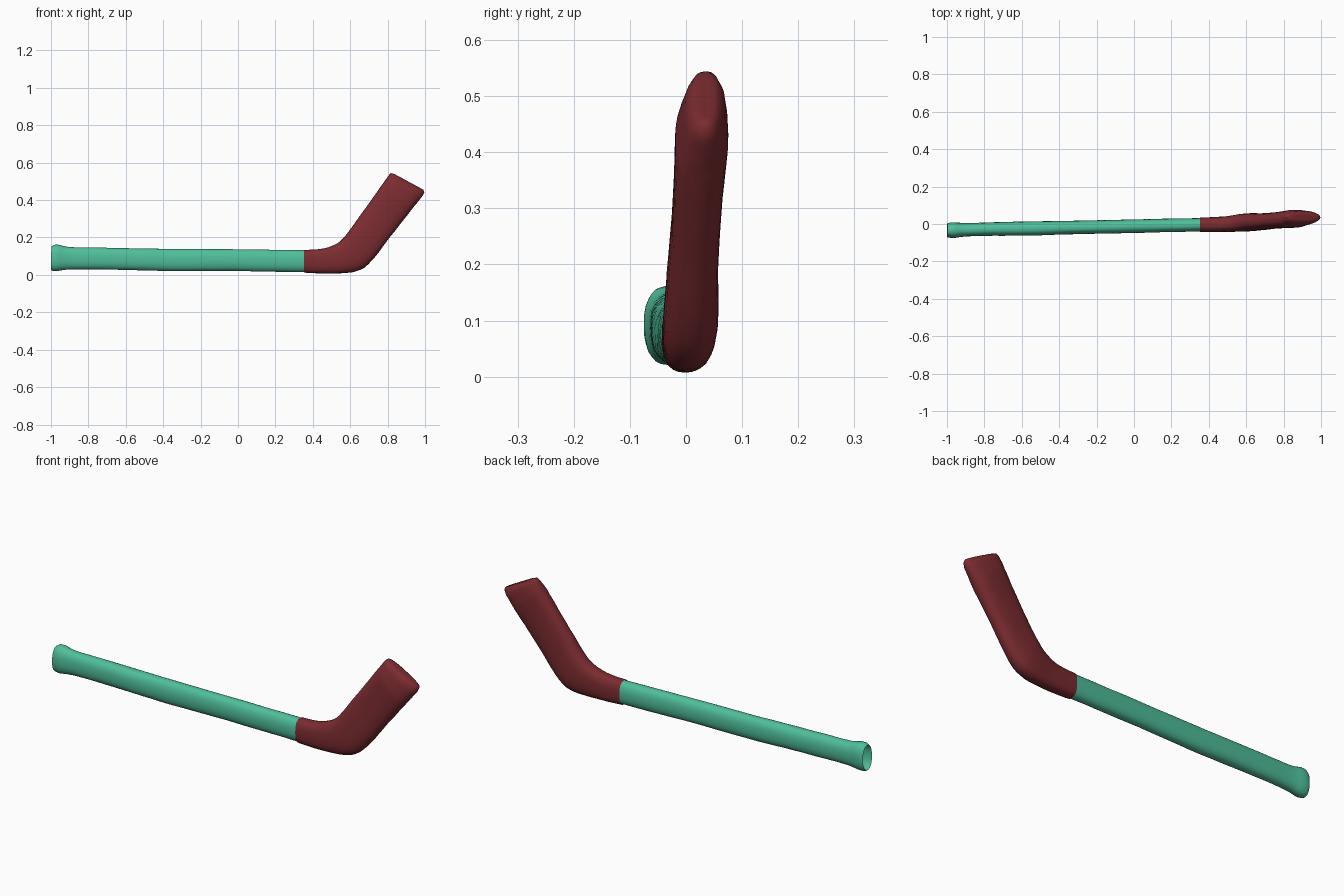
import bpy, bmesh, math, random
from mathutils import Vector

random.seed(4)
SIDES = 28


def catmull(rows, steps):
    # smooth interpolation between the section rows
    out = []
    for i in range(len(rows) - 1):
        p = [rows[max(0, min(len(rows) - 1, i + k))] for k in (-1, 0, 1, 2)]
        for s in range(steps):
            t = s / steps
            out.append([0.5 * (2 * b + (c - a) * t + (2 * a - 5 * b + 4 * c - d) * t * t
                               + (3 * b - a - 3 * c + d) * t ** 3) for a, b, c, d in zip(*p)])
    return out + [list(rows[-1])]


def loft(name, rows, color, power, cap_start, cap_end, wobble):
    # row: top x, top z, bottom x, bottom z, centre y, half thickness
    bm = bmesh.new()
    rings = []
    for tx, tz, bx, bz, y, h in rows:
        top, bot = Vector((tx, y, tz)), Vector((bx, y, bz))
        mid, half = (top + bot) / 2, (top - bot) / 2
        ring = []
        for k in range(SIDES):
            a = 2 * math.pi * k / SIDES
            c, s = math.cos(a), math.sin(a)
            u = math.copysign(abs(c) ** (2 / power), c)
            v = math.copysign(abs(s) ** (2 / power), s)
            n = 1 + random.uniform(-wobble, wobble)
            ring.append(bm.verts.new(mid + half * u * n + Vector((0, h * v * n, 0))))
        rings.append(ring)
    for r0, r1 in zip(rings, rings[1:]):
        for k in range(SIDES):
            j = (k + 1) % SIDES
            bm.faces.new((r0[k], r0[j], r1[j], r1[k]))
    if cap_start:
        bm.faces.new(rings[0])
    if cap_end:
        bm.faces.new(rings[-1])
    bmesh.ops.recalc_face_normals(bm, faces=bm.faces)
    me = bpy.data.meshes.new(name)
    bm.to_mesh(me)
    bm.free()
    ob = bpy.data.objects.new(name, me)
    bpy.context.collection.objects.link(ob)
    mat = bpy.data.materials.new(name + "_paint")
    mat.diffuse_color = color
    me.materials.append(mat)
    bpy.context.view_layer.objects.active = ob
    ob.select_set(True)
    bpy.ops.object.shade_smooth_by_angle(angle=math.radians(50))
    ob.select_set(False)


# handle: flared, hollowed butt end running to the tape seam
handle = [
    (-0.985, 0.16, -0.99, 0.022, -0.033, 0.040),
    (-0.96, 0.161, -0.96, 0.022, -0.033, 0.042),
    (-0.90, 0.149, -0.90, 0.029, -0.031, 0.036),
    (-0.75, 0.146, -0.75, 0.029, -0.027, 0.036),
    (-0.55, 0.142, -0.55, 0.025, -0.024, 0.038),
    (-0.35, 0.139, -0.35, 0.020, -0.019, 0.036),
    (-0.05, 0.137, -0.05, 0.021, -0.013, 0.036),
    (0.20, 0.134, 0.20, 0.017, -0.007, 0.036),
    (0.36, 0.132, 0.36, 0.015, -0.004, 0.036),
]
recess = [
    (-0.95, 0.10, -0.95, 0.075, -0.033, 0.010),
    (-0.965, 0.145, -0.965, 0.038, -0.033, 0.030),
    (-0.998, 0.152, -1.0, 0.026, -0.034, 0.036),
]
loft("handle", recess + catmull(handle, 4), (0.08, 0.52, 0.33, 1), 2.3, True, False, 0.012)

# taped blade: heel bend, then the broad paddle with a tape step near the toe
blade = [
    (0.352, 0.134, 0.352, 0.012, -0.004, 0.038),
    (0.42, 0.136, 0.43, 0.008, -0.003, 0.040),
    (0.48, 0.147, 0.52, 0.008, 0.000, 0.042),
    (0.535, 0.172, 0.61, 0.014, 0.006, 0.047),
    (0.575, 0.21, 0.675, 0.038, 0.010, 0.048),
    (0.62, 0.272, 0.732, 0.095, 0.012, 0.045),
    (0.675, 0.348, 0.795, 0.178, 0.017, 0.043),
    (0.73, 0.425, 0.86, 0.262, 0.022, 0.044),
    (0.775, 0.488, 0.92, 0.338, 0.027, 0.047),
    (0.79, 0.51, 0.945, 0.37, 0.030, 0.045),
    (0.808, 0.535, 0.985, 0.42, 0.034, 0.036),
]
toe = [
    (0.818, 0.544, 0.996, 0.442, 0.035, 0.027),
    (0.835, 0.540, 0.990, 0.456, 0.036, 0.015),
    (0.86, 0.525, 0.975, 0.463, 0.036, 0.005),
]
loft("blade", catmull(blade, 3) + toe, (0.20, 0.025, 0.03, 1), 2.6, False, True, 0.008)
